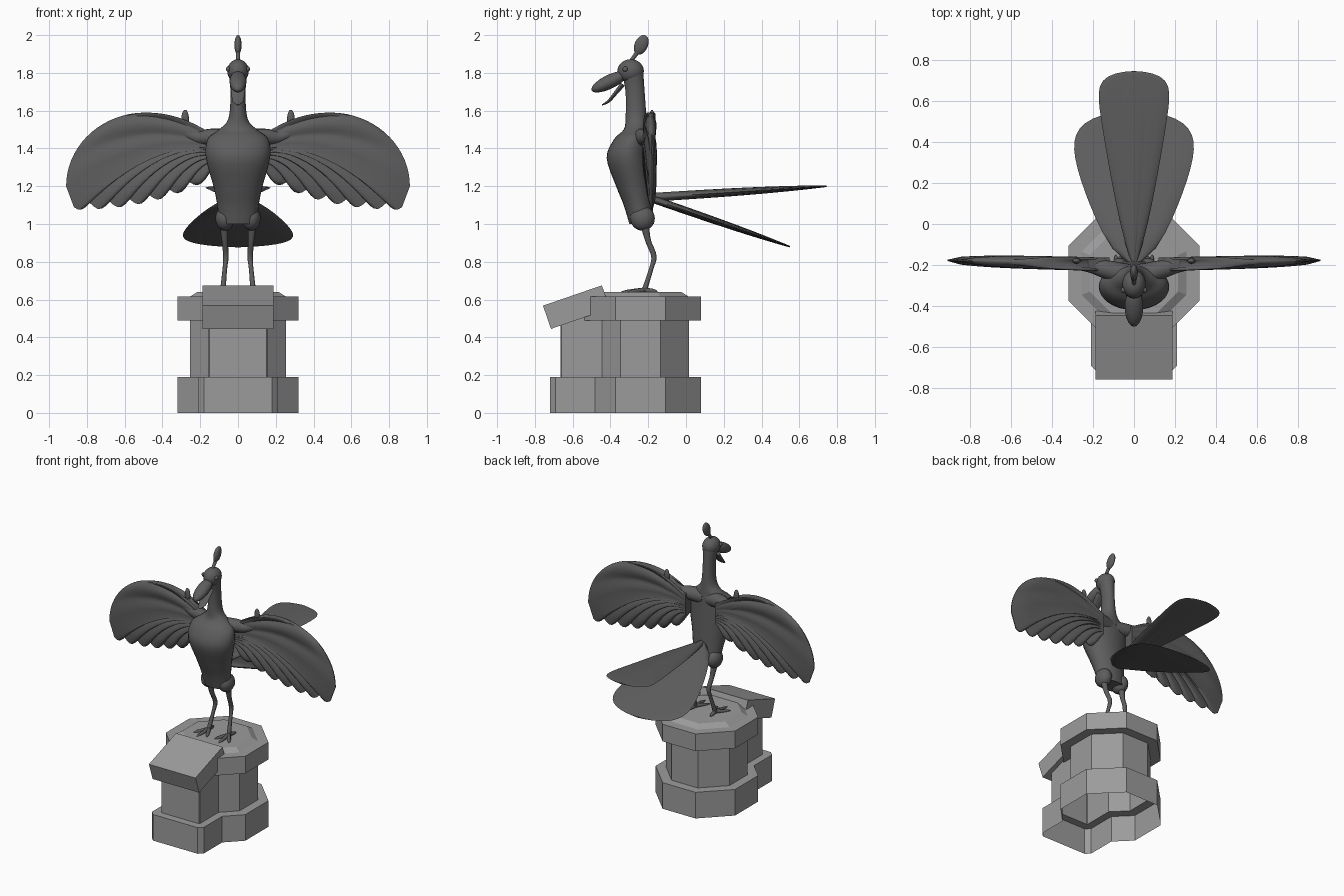
import bpy, bmesh, math
from mathutils import Vector, Matrix

if "Cube" in bpy.data.objects:
    bpy.data.objects.remove(bpy.data.objects["Cube"])


def material(name, value):
    mat = bpy.data.materials.new(name)
    mat.use_nodes = True
    color = (value, value, value, 1)
    mat.diffuse_color = color
    mat.node_tree.nodes["Principled BSDF"].inputs["Base Color"].default_value = color
    return mat


BRONZE = material("dark bronze grey", .11)
STONE = material("stone grey", .33)
X, Y, Z = Vector((1, 0, 0)), Vector((0, 1, 0)), Vector((0, 0, 1))


def finish(name, bm, mat=BRONZE):
    """Turn a bmesh into an object: stone stays flat, bronze is smooth."""
    bmesh.ops.recalc_face_normals(bm, faces=bm.faces)
    for face in bm.faces:
        face.smooth = mat is BRONZE
    mesh = bpy.data.meshes.new(name)
    bm.to_mesh(mesh)
    bm.free()
    if mat is BRONZE:
        mesh.set_sharp_from_angle(angle=math.radians(55))
    mesh.materials.append(mat)
    ob = bpy.data.objects.new(name, mesh)
    bpy.context.collection.objects.link(ob)
    return ob


def skin(bm, rings, cap_start=True):
    """Join rings of points with quads and close the ends."""
    rows = [[bm.verts.new(point) for point in ring] for ring in rings]
    count = len(rows[0])
    for low, high in zip(rows, rows[1:]):
        for i in range(count):
            j = (i + 1) % count
            bm.faces.new((low[i], low[j], high[j], high[i]))
    if cap_start:
        bm.faces.new(rows[0][::-1])
    bm.faces.new(rows[-1])


def spline(points, steps):
    """Smooth path through tuples of any length."""
    padded = [points[0], *points, points[-1]]
    path = []
    for i in range(len(points) - 1):
        for j in range(steps):
            t = j / steps
            path.append([b + t * ((c - a) + t * ((2 * a - 5 * b + 4 * c - d)
                                                 + t * (3 * b - a - 3 * c + d))) / 2
                         for a, b, c, d in zip(*padded[i:i + 4])])
    return path + [points[-1]]


def loft(name, stations, ref=X, normal=None, side=1, sides=16, steps=4):
    """Elliptical sections: x, y, z, half width along ref, optional half thickness."""
    path = spline(stations, steps)
    centres = [Vector((s[0] * side, s[1], s[2])) for s in path]
    rings = []
    for i, station in enumerate(path):
        along = (centres[min(i + 1, len(path) - 1)] - centres[max(i - 1, 0)]).normalized()
        a = ref if normal else (ref - along * ref.dot(along)).normalized()
        b = normal or along.cross(a)
        turns = [math.tau * n / sides for n in range(sides)]
        rings.append([centres[i] + a * station[3] * math.cos(q) + b * station[-1] * math.sin(q)
                      for q in turns])
    bm = bmesh.new()
    skin(bm, rings)
    return finish(name, bm)


def ball(name, centre, radii, tilt=0):
    bm = bmesh.new()
    place = Matrix.LocRotScale(Vector(centre), Matrix.Rotation(math.radians(tilt), 3, "X"), Vector(radii))
    bmesh.ops.create_uvsphere(bm, u_segments=20, v_segments=14, radius=1, matrix=place)
    return finish(name, bm)


# Pedestal: octagon joined to a front block, open underneath
CENTRE = -.24


def plan(radius, width, front, cut, z):
    edge = radius * math.tan(math.pi / 8)
    half = [(edge, CENTRE + radius), (radius, CENTRE + edge), (radius, CENTRE - edge),
            (width, CENTRE - radius - edge + width), (width, front + cut), (width - cut, front)]
    return [(x, y, z) for x, y in half] + [(-x, y, z) for x, y in reversed(half)]


def octagon(radius, z):
    corner = radius / math.cos(math.pi / 8)
    turns = [math.pi * (i + .5) / 4 for i in range(8)]
    return [(corner * math.cos(q), CENTRE + corner * math.sin(q), z) for q in turns]


base = (.32, .21, -.72, .03)
shaft = (.255, .155, -.665, .005)
bm = bmesh.new()
skin(bm, [plan(*base, 0), plan(*base, .19), plan(*shaft, .19), plan(*shaft, .51)], cap_start=False)
finish("pedestal_base_and_shaft", bm, STONE)
bm = bmesh.new()
skin(bm, [octagon(.32, .49), octagon(.32, .615), octagon(.255, .615), octagon(.215, .64)])
finish("pedestal_cap", bm, STONE)

# Slanted plaque block
bm = bmesh.new()
bmesh.ops.create_cube(bm, size=1, matrix=Matrix.Diagonal((.375, .33, .13, 1)))
plaque = finish("slanted_plaque", bm, STONE)
plaque.location = (0, -.58, .56)
plaque.rotation_euler.x = math.radians(19)

# Body and neck: height, front, half width; the back leans steadily
trunk = [(1, -.3, .1), (1.1, -.33, .11), (1.2, -.37, .13), (1.35, -.42, .17), (1.45, -.38, .16),
         (1.5, -.33, .1), (1.56, -.32, .05), (1.7, -.32, .04), (1.8, -.34, .05)]
sections = []
for z, front, width in trunk:
    back = -.17 - .07 * (z - 1)
    sections.append((0, (front + back) / 2, z, width, (back - front) / 2))
loft("body_and_neck", sections, normal=Y, sides=28)

# Head, beak and crest
ball("head", (0, -.293, 1.81), (.057, .07, .062))
ball("upper_beak", (0, -.405, 1.753), (.045, .105, .037), tilt=26)
loft("lower_beak", [(0, -.335, 1.74, .04, .014), (0, -.375, 1.69, .035, .01),
                    (0, -.41, 1.65, .028, .008), (0, -.445, 1.63, .005, .003)])
loft("crest_stalk", [(0, -.3, 1.85, .01), (0, -.25, 1.92, .012)])
ball("crest_feather", (0, -.237, 1.948), (.019, .035, .055), tilt=-25)


def tail(name, start, end, width, thickness, taper, bluntness, count=18):
    """Flat lens-shaped fan that widens from the root and rounds off at the tip."""
    start, end = Vector(start), Vector(end)
    stations = []
    for i in range(count + 1):
        u = 1 - (1 - i / count) ** 2
        spread = max(u ** taper * math.sqrt(1 - u ** bluntness), .05)
        thick = thickness * (1 - .8 * u ** 3)
        stations.append((*start.lerp(end, u), width * spread, thick))
    loft(name, stations, steps=1)


# Tail: narrow upper fan with a centre feather, broad lower fan
root = (0, -.2, 1.14)
tail("upper_tail", root, (0, .745, 1.2), .196, .02, .7, 20)
tail("centre_tail_feather", root, (0, .74, 1.2), .12, .023, .8, 20)
tail("lower_tail", root, (0, .55, .88), .36, .02, .55, 8)


def wing_rim():
    """Points x, z and ridge height: scalloped lower edge, then an elliptical top."""
    scallops, arc = 7, 24
    rim = []
    for i in range(scallops * 5):
        u = i / (scallops * 5)
        bump = abs(math.sin(math.pi * scallops * u))
        rim.append((.15 + .74 * u, 1.11 + .16 * (1 - u) ** 2.4 - .035 * bump, bump))
    for i in range(arc + 1):
        q = math.radians(125) * i / arc
        rim.append((.49 + .42 * math.cos(q), 1.2 + .39 * math.sin(q), abs(math.cos(4 * q))))
    return rim


def wing(name, side, steps=12):
    """Feather rays run from the shoulder to the rim, swollen on both faces."""
    rim = wing_rim()
    bm = bmesh.new()
    front, back = [], []
    for i, (x, z, height) in enumerate(rim):
        t = i / (len(rim) - 1)
        root_x, root_z = .12, 1.32 + .15 * t
        near, far = [], []
        for j in range(steps + 1):
            s = j / steps
            px = root_x + (x - root_x) * s
            pz = root_z + (z - root_z) * s + .4 * math.sin(math.pi * t) * s * (1 - s)
            ridge = 1 - .55 * (1 - height) * min(1, 2 * s)
            thick = .03 * math.sqrt(1 - s ** 4) * ridge + .003
            middle = -.2 + .025 * px
            near.append(bm.verts.new((px * side, middle - thick, pz)))
            far.append(bm.verts.new((px * side, middle + thick, pz)))
        front.append(near)
        back.append(far)
    for i in range(len(rim) - 1):
        for j in range(steps):
            for grid in (front, back):
                bm.faces.new((grid[i][j], grid[i + 1][j], grid[i + 1][j + 1], grid[i][j + 1]))
        for j in (0, steps):
            bm.faces.new((front[i][j], front[i + 1][j], back[i + 1][j], back[i][j]))
    for i in (0, -1):
        for j in range(steps):
            bm.faces.new((front[i][j], front[i][j + 1], back[i][j + 1], back[i][j]))
    finish(name, bm)


for side, label in ((1, "left"), (-1, "right")):
    # Wing, its arm and the small thumb feather
    wing(label + "_wing", side)
    loft(label + "_wing_arm", [(.03, -.25, 1.45, .055), (.14, -.22, 1.46, .045), (.22, -.2, 1.46, .035),
                               (.31, -.19, 1.5, .03), (.45, -.19, 1.55, .01)], ref=Y, side=side)
    ball(label + "_thumb_feather", (.28 * side, -.18, 1.555), (.02, .014, .05))
    ball(label + "_eye", (.052 * side, -.322, 1.82), (.012, .014, .014))
    # Leg and toes
    ball(label + "_thigh", (.07 * side, -.23, 1.03), (.05, .065, .065))
    ankle = Vector((.08, -.22, .65))
    loft(label + "_leg", [(.075, -.22, 1, .024), (.07, -.2, .91, .016), (.064, -.17, .83, .015),
                          (.07, -.185, .76, .012), (*ankle, .015)], side=side, sides=10)
    for toe, turn, reach in (("inner", -28, .11), ("middle", 4, .13), ("outer", 36, .11), ("back", 172, .07)):
        q = math.radians(turn)
        tip = ankle + Vector((math.sin(q), -math.cos(q), -.1)) * reach
        loft(f"{label}_{toe}_toe", [(*ankle, .014), (*ankle.lerp(tip, .7), .011), (*tip, .002)],
             ref=Z, side=side, sides=8)
